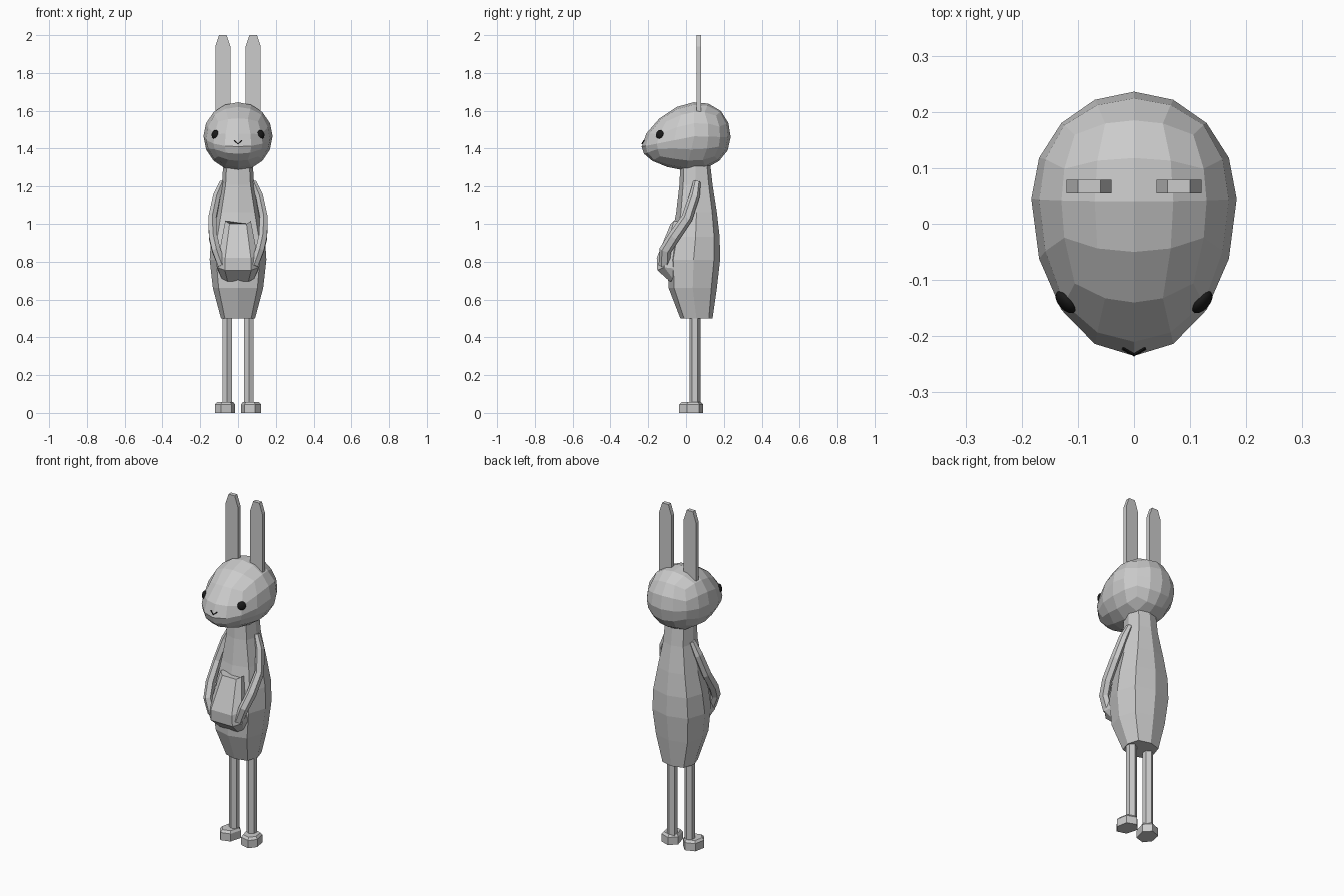
import bpy, bmesh, math
from mathutils import Vector

if "Cube" in bpy.data.objects:
    bpy.data.objects.remove(bpy.data.objects["Cube"])

black = bpy.data.materials.new("black")
black.diffuse_color = (0.01, 0.01, 0.01, 1)
black.use_nodes = True
black.node_tree.nodes["Principled BSDF"].inputs["Base Color"].default_value = black.diffuse_color


def finish(bm, name, mirror=False, mat=None, smooth=False):
    bmesh.ops.recalc_face_normals(bm, faces=bm.faces)
    for f in bm.faces:
        f.smooth = smooth
    me = bpy.data.meshes.new(name)
    bm.to_mesh(me)
    bm.free()
    ob = bpy.data.objects.new(name, me)
    bpy.context.collection.objects.link(ob)
    if mirror:
        mod = ob.modifiers.new("mirror", 'MIRROR')
        mod.use_mirror_merge = False
    if mat:
        me.materials.append(mat)
    return ob


def loft(name, rings, **kw):
    """Skin closed rings of equal point count and cap both ends."""
    bm = bmesh.new()
    vs = [[bm.verts.new(p) for p in r] for r in rings]
    n = len(vs[0])
    for a, b in zip(vs, vs[1:]):
        for i in range(n):
            j = (i + 1) % n
            bm.faces.new((a[i], a[j], b[j], b[i]))
    bm.faces.new(vs[0])
    bm.faces.new(vs[-1])
    return finish(bm, name, **kw)


def tube(name, path, radii, sides=6, squash=1.0, **kw):
    pts = [Vector(p) for p in path]
    rings = []
    for i, p in enumerate(pts):
        t = (pts[min(i + 1, len(pts) - 1)] - pts[max(i - 1, 0)]).normalized()
        ref = Vector((1, 0, 0)) if abs(t.x) < 0.7 else Vector((0, 1, 0))
        s = (ref - t * ref.dot(t)).normalized()
        u = t.cross(s)
        rings.append([p + radii[i] * (s * squash * math.cos(a) + u * math.sin(a))
                      for a in (2 * math.pi * (k + 0.5) / sides for k in range(sides))])
    return loft(name, rings, **kw)


# Head: 4x4 cube sphere, with its centre line following a side profile (y, z)
profile = [(-.235, 1.41), (-.21, 1.48), (-.14, 1.56), (-.05, 1.62), (.04, 1.645), (.118, 1.638),
           (.185, 1.598), (.224, 1.535), (.236, 1.46), (.22, 1.39), (.175, 1.335), (.105, 1.295),
           (0, 1.283), (-.1, 1.303), (-.178, 1.335), (-.222, 1.372)]
centre = Vector((0.045, 1.465))
bm = bmesh.new()
bmesh.ops.create_cube(bm, size=2)
bmesh.ops.subdivide_edges(bm, edges=bm.edges[:], cuts=3, use_grid_fill=True)
for v in bm.verts:
    d = Vector([math.tan(c * math.pi / 4) for c in v.co]).normalized()
    k = (math.atan2(d.z, -d.y) / (math.pi / 8)) % 16
    i = int(k)
    q = Vector(profile[i % 16]).lerp(Vector(profile[(i + 1) % 16]), k - i)
    q = centre + (q - centre) * math.hypot(d.y, d.z)
    v.co = (0.183 * d.x, q.x, q.y)
finish(bm, "head")

# Ears: thin blades with clipped tips
outline = [(.04, 1.58), (.12, 1.58), (.12, 1.94), (.1, 2.0), (.06, 2.0), (.04, 1.94)]
loft("ears", [[(x, y, z) for x, z in outline] for y in (.055, .079)], mirror=True)

# Eyes: flattened beads lying on the cheeks
bm = bmesh.new()
bmesh.ops.create_uvsphere(bm, u_segments=16, v_segments=10, radius=1)
n = Vector((0.72, -0.65, 0.22)).normalized()
rot = n.to_track_quat('Z', 'Y')
for v in bm.verts:
    v.co = Vector((.121, -.139, 1.475)) + rot @ Vector((v.co.x * .024, v.co.y * .024, v.co.z * .013))
finish(bm, "eyes", mirror=True, mat=black, smooth=True)

# Mouth: small v above the tip of the snout
tube("mouth", [(-.02, -.222, 1.443), (0, -.233, 1.426), (.02, -.222, 1.443)], [.003] * 3, 5, mat=black)

# Body: eight-sided loft, rows of (z, half width, front y, back y)
rows = [(.5, .09, -.03, .14), (.66, .133, -.092, .163), (.81, .15, -.1, .18), (.93, .142, -.077, .178),
        (1.06, .115, -.052, .163), (1.21, .085, -.035, .14), (1.32, .078, -.03, .128)]
rings = []
for z, w, f, b in rows:
    c, d, k = (f + b) / 2, (b - f) / 2, .77
    rings.append([(w * x, c + d * y, z) for x, y in
                  ((0, -1), (k, -k), (1, 0), (k, k), (0, 1), (-k, k), (-1, 0), (-k, -k))])
loft("body", rings)

# Arms: bent six-sided tubes reaching into the pouch
tube("arms", [(.082, .058, 1.225), (.112, .045, 1.15), (.136, .005, 1.03), (.132, -.065, .93),
              (.115, -.11, .86), (.085, -.115, .78)],
     [.02, .028, .03, .032, .032, .03], squash=.8, mirror=True)

# Pouch: rows of (z, half width, inner half width, side y, front y)
rings = []
for z, w, v, s, f in [(.695, .085, .055, -.07, -.085), (.755, .11, .07, -.115, -.152),
                      (.82, .102, .068, -.11, -.155), (1.0, .068, .045, -.065, -.082)]:
    rings.append([(-w, .02, z), (-w, s, z + .015), (-v, f, z), (v, f, z), (w, s, z + .015), (w, .02, z)])
loft("pouch", rings)

# Legs: straight six-sided posts
tube("legs", [(.057, .047, .04), (.057, .047, .56)], [.029, .029], mirror=True)

# Feet: low blocks, slightly turned out
sole = [(.035, -.02), (.09, -.036), (.122, .005), (.11, .07), (.055, .09), (.016, .05)]
loft("feet", [[(x, y, 0) for x, y in sole], [(x, y, .045) for x, y in sole],
              [(.065 + (x - .065) * .8, .03 + (y - .03) * .8, .058) for x, y in sole]], mirror=True)
